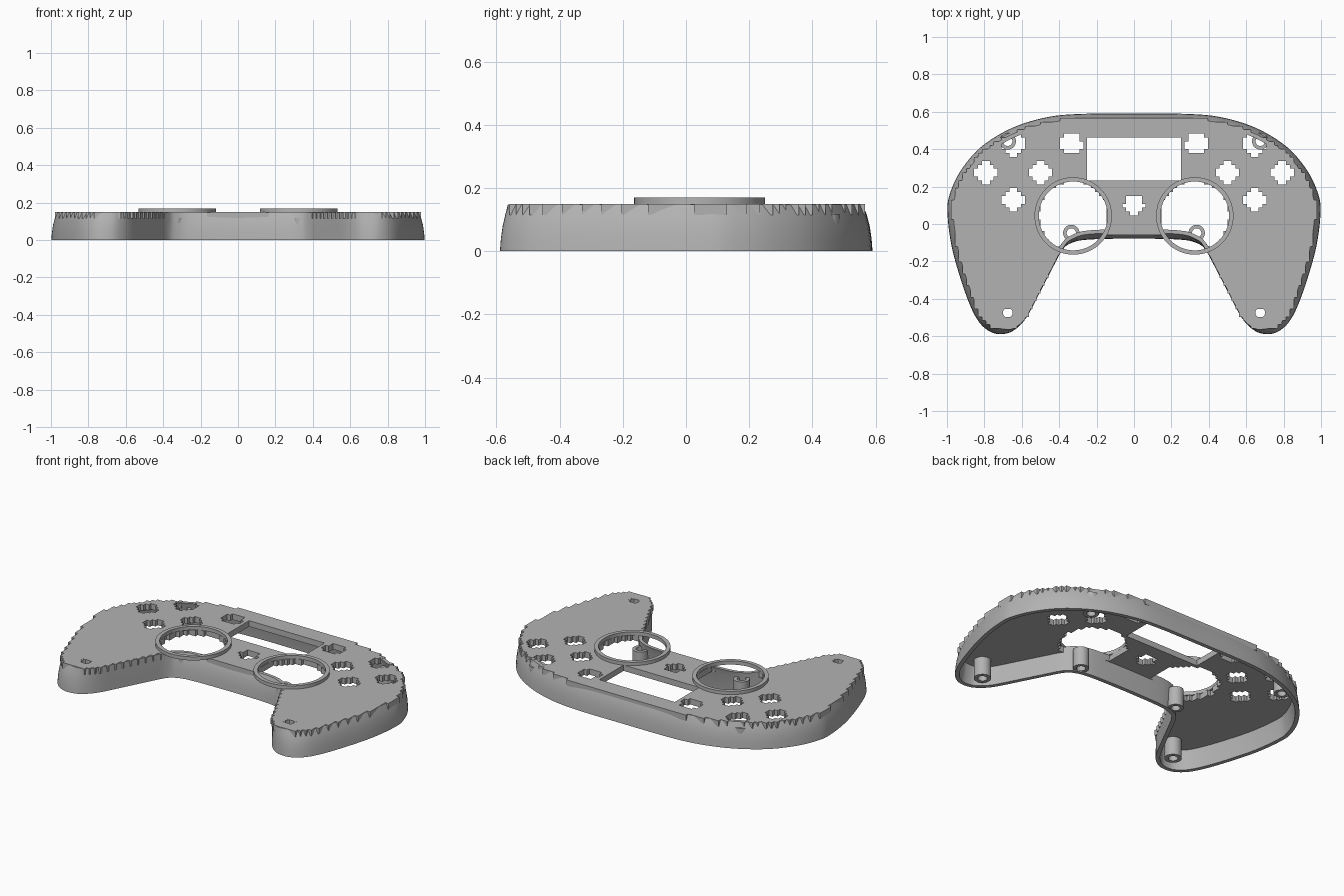
import bpy, bmesh, math
from mathutils import Vector, Matrix

cube = bpy.data.objects.get("Cube")
if cube:
    bpy.data.objects.remove(cube, do_unlink=True)

grey = bpy.data.materials.new("shell_grey")
grey.use_nodes = True
COLOUR = (0.45, 0.45, 0.45, 1)
grey.diffuse_color = COLOUR
grey.node_tree.nodes["Principled BSDF"].inputs["Base Color"].default_value = COLOUR

TOP, CELL = 0.15, 1 / 48


def finish(name, bm, smooth=True):
    """Turn a bmesh into a named grey object."""
    mesh = bpy.data.meshes.new(name)
    bm.to_mesh(mesh)
    bm.free()
    obj = bpy.data.objects.new(name, mesh)
    bpy.context.collection.objects.link(obj)
    mesh.materials.append(grey)
    if smooth:
        bpy.ops.object.select_all(action='DESELECT')
        obj.select_set(True)
        bpy.context.view_layer.objects.active = obj
        bpy.ops.object.shade_smooth_by_angle(angle=math.radians(35))
    return obj


def loft(name, loops):
    """Join closed loops of points into a hollow band that closes on itself."""
    bm = bmesh.new()
    rows = [[bm.verts.new(p) for p in loop] for loop in loops]
    n = len(rows[0])
    for i, a in enumerate(rows):
        b = rows[(i + 1) % len(rows)]
        for j in range(n):
            k = (j + 1) % n
            bm.faces.new((a[j], a[k], b[k], b[j]))
    bmesh.ops.recalc_face_normals(bm, faces=bm.faces)
    return finish(name, bm)


def tube(name, x, y, outer, inner, low, high, sides=32):
    section = [(outer, low), (outer, high), (inner, high), (inner, low)]
    turn = [2 * math.pi * i / sides for i in range(sides)]
    return loft(name, [[(x + r * math.cos(t), y + r * math.sin(t), z) for t in turn]
                       for r, z in section])


# Outline of the shell: half of it as control points, mirrored and splined
half = [(0, .59), (.3, .588), (.48, .568), (.66, .51), (.82, .41), (.93, .28),
        (.988, .15), (.997, .05), (.975, -.12), (.925, -.3), (.87, -.45),
        (.82, -.535), (.76, -.58), (.7, -.588), (.64, -.567), (.575, -.5),
        (.5, -.36), (.43, -.225), (.38, -.135), (.33, -.1), (.24, -.083), (0, -.078)]
ctrl = [Vector(p) for p in half] + [Vector((-x, y)) for x, y in half[-2:0:-1]]
outline = []
for i in range(len(ctrl)):
    a, b, c, d = (ctrl[(i + k) % len(ctrl)] for k in (-1, 0, 1, 2))
    for s in range(5):
        t = s / 5
        outline.append(0.5 * (2 * b + (c - a) * t + (2 * a - 5 * b + 4 * c - d) * t ** 2
                              + (3 * b - a - 3 * c + d) * t ** 3))


def inset(slope, extra=0.0):
    """Offset the outline inward; the inner sides of the grips stay upright."""
    result = []
    for i, p in enumerate(outline):
        t = (outline[(i + 1) % len(outline)] - outline[i - 1]).normalized()
        inward = Vector((t.y, -t.x))
        facing = -inward.x * (1 if p.x > 0 else -1)
        weight = min(1, max(0.1, 1 + 1.2 * facing))
        result.append(p + inward * (slope * weight + extra))
    return result


# Side wall with a softly rounded outer face
profile = [(0, 0, 0), (.003, 0, .04), (.009, 0, .08), (.018, 0, .115), (.031, 0, .148),
           (.031, .02, .148), (.018, .022, .115), (0, .024, 0)]
loft("side_wall", [[(p.x, p.y, z) for p in inset(s, e)] for s, e, z in profile])

# Openings in the top plate: centre and radius, mirrored
sticks = [(sx * .325, .043) for sx in (-1, 1)]
buttons = [(.79, .275), (.5, .275), (.645, .425), (.645, .13), (.335, .43)]
holes = [(x, y, .186) for x, y in sticks] + [(0, .105, .053)]
for sx in (-1, 1):
    holes += [(sx * x, y, .058) for x, y in buttons]
    holes.append((sx * .675, -.475, .03))
edge = inset(.026)


def inside(x, y):
    odd = False
    for i, p in enumerate(edge):
        q = edge[i - 1]
        if (p.y > y) != (q.y > y) and x < p.x + (y - p.y) * (q.x - p.x) / (q.y - p.y):
            odd = not odd
    return odd


def keep(c):
    if abs(c.x) < .25 and .24 < c.y < .46:
        return False
    if any(math.hypot(c.x - x, c.y - y) < r for x, y, r in holes):
        return False
    return inside(c.x, c.y)


# Top plate made of small square cells, giving its stepped edges
bm = bmesh.new()
place = Matrix.Translation((0, .004, TOP)) @ Matrix.Diagonal((1, 58 / 96, 1, 1))
bmesh.ops.create_grid(bm, x_segments=96, y_segments=58, size=1, matrix=place)
cut = [f for f in bm.faces if not keep(f.calc_center_median())]
bmesh.ops.delete(bm, geom=cut, context='FACES')
plate = finish("top_plate", bm, smooth=False)
solid = plate.modifiers.new("thickness", 'SOLIDIFY')
solid.thickness = .035
solid.offset = -1

# Raised stick rings and screw posts on both sides
for side, sx in (("right", -1), ("left", 1)):
    tube(side + "_stick_ring", sx * .325, .043, .207, .184, .148, .17, 64)
    tube(side + "_grip_post", sx * .675, -.475, .047, .026, .005, TOP - .0005)
    tube(side + "_front_post", sx * .335, -.048, .044, .025, .005, .118)
    tube(side + "_back_post", sx * .675, .442, .044, .025, .005, .118)
